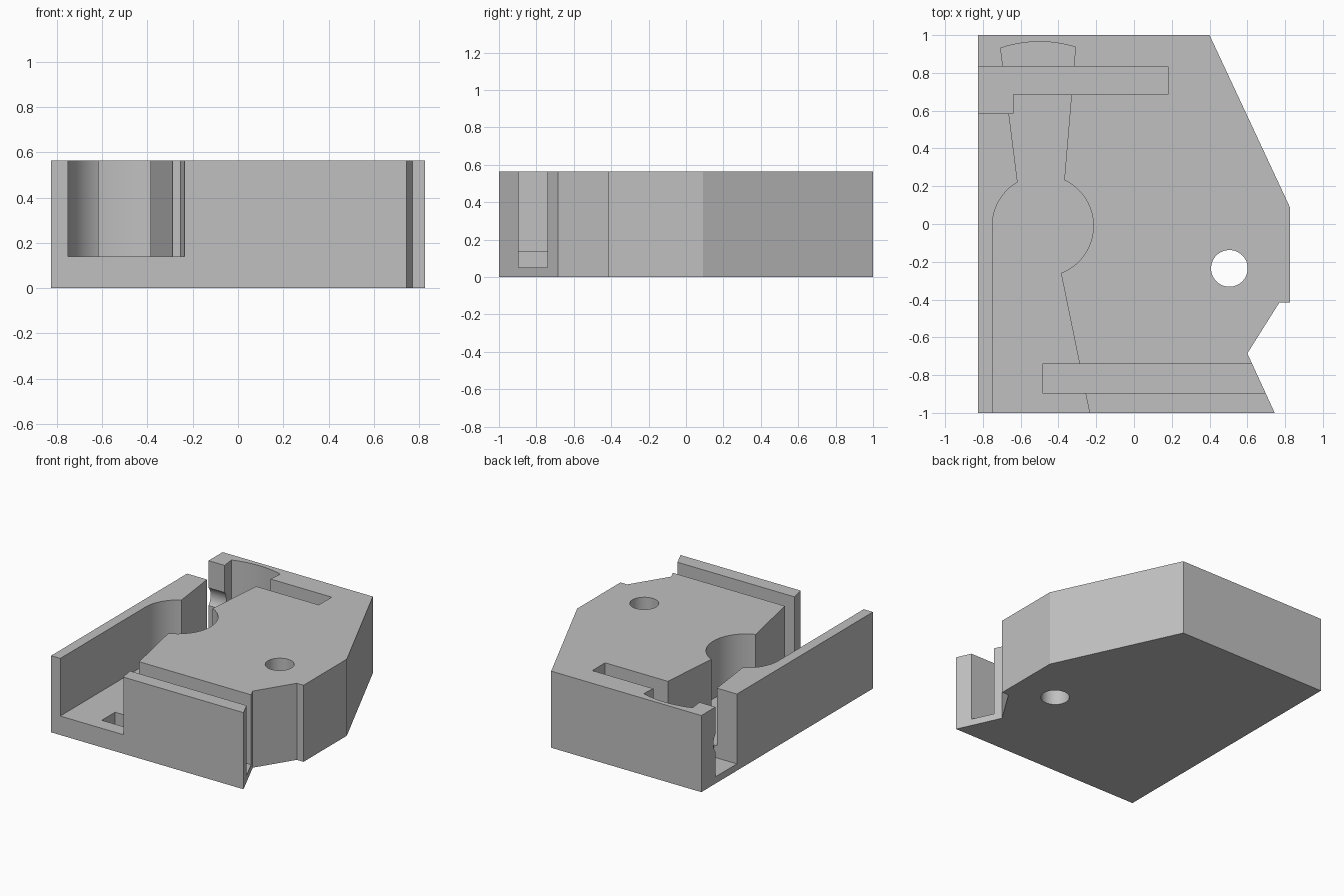
import bpy
import bmesh
from math import cos, sin, radians

cube = bpy.data.objects.get("Cube")
if cube:
    bpy.data.objects.remove(cube, do_unlink=True)

HEIGHT, FLOOR, SLOT_FLOOR, ABOVE = 0.565, 0.14, 0.05, 0.7


def arc(cx, cy, r, start, end, steps):
    """Points along an arc, angles in degrees."""
    angles = [radians(start + (end - start) * i / steps) for i in range(steps + 1)]
    return [(cx + r * cos(a), cy + r * sin(a)) for a in angles]


def prism(name, outline, z0, z1):
    """Extrude a closed outline from z0 to z1."""
    bm = bmesh.new()
    base = bm.faces.new([bm.verts.new((x, y, z0)) for x, y in outline])
    top = bmesh.ops.extrude_face_region(bm, geom=[base])["geom"]
    bmesh.ops.translate(bm, vec=(0, 0, z1 - z0),
                        verts=[v for v in top if isinstance(v, bmesh.types.BMVert)])
    bmesh.ops.recalc_face_normals(bm, faces=bm.faces)
    mesh = bpy.data.meshes.new(name)
    bm.to_mesh(mesh)
    bm.free()
    obj = bpy.data.objects.new(name, mesh)
    bpy.context.collection.objects.link(obj)
    return obj


def slot(name, x0, x1, y0, y1):
    return prism(name, [(x0, y0), (x1, y0), (x1, y1), (x0, y1)], SLOT_FLOOR, ABOVE)


# Solid body
body = prism("housing_body", [
    (-0.825, -1), (0.745, -1), (0.6, -0.685), (0.77, -0.415),
    (0.825, -0.415), (0.825, 0.09), (0.4, 1), (-0.825, 1)], 0, HEIGHT)

# Main cavity: open front channel, round chamber, neck and curved back pocket
cavity = ([(-0.75, -1.1), (-0.215, -1.1)]
          + arc(-0.4825, -0.01, 0.2675, -69, 65, 32)
          + arc(-0.5, 0.315, 0.65, 73, 108.5, 12)
          + arc(-0.4825, -0.01, 0.2675, 120, 180, 16))

cutters = [
    prism("cavity_cutter", cavity, FLOOR, ABOVE),
    slot("front_slot_cutter", -0.485, 1, -0.895, -0.74),
    slot("back_slot_cutter", -1, 0.18, 0.685, 0.835),
    slot("side_opening_cutter", -1, -0.64, 0.585, 0.76),
    prism("screw_hole_cutter", arc(0.505, -0.235, 0.097, 0, 354.375, 63), -0.1, ABOVE),
]

# Round sideways passage that grooves the back corner post
passage = prism("passage_cutter", arc(0, 0, 0.1, 0, 348.75, 31), -1, -0.6)
for v in passage.data.vertices:
    x, y, z = v.co
    v.co = (z, x + 0.76, y + 0.3)
cutters.append(passage)

# Apply all the cuts
for cutter in cutters:
    cutter.hide_render = True
    mod = body.modifiers.new(cutter.name, "BOOLEAN")
    mod.operation = "DIFFERENCE"
    mod.solver = "EXACT"
    mod.object = cutter
graph = bpy.context.evaluated_depsgraph_get()
cut_mesh = bpy.data.meshes.new_from_object(body.evaluated_get(graph))
body.modifiers.clear()
body.data = cut_mesh
for cutter in cutters:
    bpy.data.objects.remove(cutter, do_unlink=True)

# Single grey material
grey = bpy.data.materials.new("plain_grey")
grey.use_nodes = True
colour = (0.53, 0.53, 0.53, 1)
grey.diffuse_color = colour
grey.node_tree.nodes["Principled BSDF"].inputs["Base Color"].default_value = colour
body.data.materials.clear()
body.data.materials.append(grey)

# Smooth the curved walls, keep the edges sharp
bpy.ops.object.select_all(action="DESELECT")
body.select_set(True)
bpy.context.view_layer.objects.active = body
bpy.ops.object.shade_smooth_by_angle(angle=radians(20))
